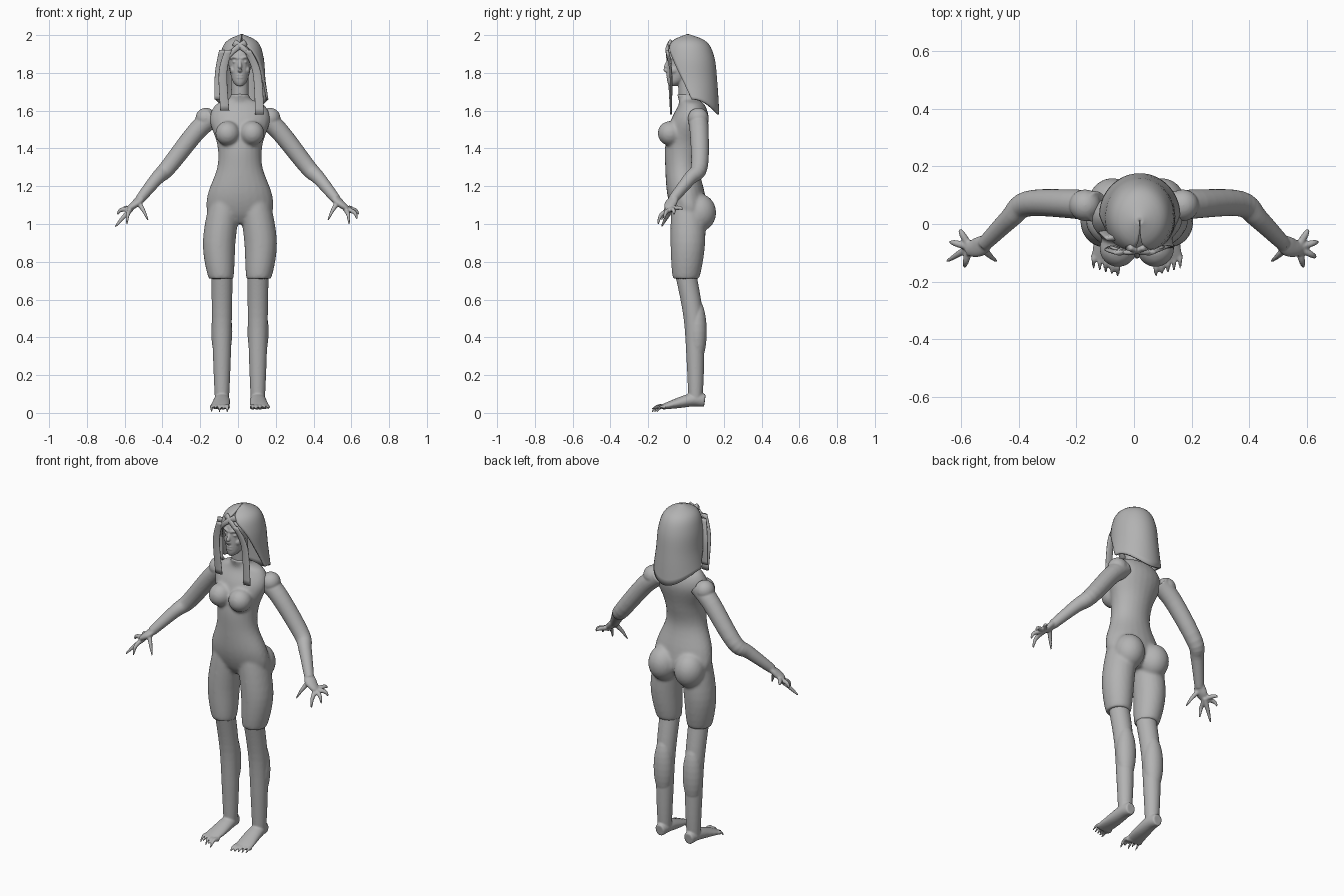
import bpy, bmesh
from math import sin, cos, pi, radians
from mathutils import Vector, Matrix

cube = bpy.data.objects.get("Cube")
if cube:
    bpy.data.objects.remove(cube)

MIDLINE = 0.01
SIDES = {"left": 1, "right": -1}


def material(name, value):
    mat = bpy.data.materials.new(name)
    mat.use_nodes = True
    colour = (value, value, value, 1)
    mat.diffuse_color = colour
    mat.node_tree.nodes["Principled BSDF"].inputs["Base Color"].default_value = colour
    return mat


GREY = material("plain grey", 0.45)


def spline(rows, steps=5):
    """Smooth curve through rows of numbers, by blending neighbouring tangents."""
    rows = [Vector(row) for row in rows]
    last = len(rows) - 1
    slopes = [(rows[min(i + 1, last)] - rows[max(i - 1, 0)]) / 2 for i in range(last + 1)]
    curve = []
    for i in range(last):
        for step in range(steps):
            t = step / steps
            ease = t * t * (3 - 2 * t)
            curve.append(rows[i].lerp(rows[i + 1], ease)
                         + slopes[i] * t * (1 - t) ** 2 - slopes[i + 1] * t * t * (1 - t))
    return curve + [rows[last]]


def bridge(bm, rings, closed=True):
    count = len(rings[0])
    for lower, upper in zip(rings, rings[1:]):
        for i in range(count if closed else count - 1):
            j = (i + 1) % count
            bm.faces.new((lower[i], lower[j], upper[j], upper[i]))


def loft(bm, centres, sizes, side=1, upright=True, segments=24):
    """Capped skin of ellipses, kept level or turned along the path."""
    rings = []
    last = len(centres) - 1
    for i, (centre, (width, depth)) in enumerate(zip(centres, sizes)):
        turn = Matrix.Identity(3)
        if not upright:
            tangent = centres[min(i + 1, last)] - centres[max(i - 1, 0)]
            turn = tangent.to_track_quat('Z', 'Y').to_matrix()
        ring = []
        for k in range(segments):
            angle = 2 * pi * k / segments
            point = centre + turn @ Vector((width * cos(angle), depth * sin(angle), 0))
            ring.append(bm.verts.new((point.x * side, point.y, point.z)))
        rings.append(ring)
    bridge(bm, rings)
    bm.faces.new(rings[0])
    bm.faces.new(rings[-1])


def trunk(bm, rows):
    """Upright form from rows of height, y, half width and half depth."""
    rows = spline(rows)
    loft(bm, [Vector((0, row[1], row[0])) for row in rows], [(row[2], row[3]) for row in rows])


def limb(bm, points, start, end, swell=0, flat=1, flat_end=None, side=1, upright=False):
    """Tapering form along a path, with a swelling halfway."""
    centres = spline(points)
    flat_end = flat if flat_end is None else flat_end
    sizes = []
    for i in range(len(centres)):
        t = i / (len(centres) - 1)
        width = start + (end - start) * t + swell * sin(pi * t)
        sizes.append((width, width * (flat + (flat_end - flat) * t)))
    loft(bm, centres, sizes, side, upright)


def blob(bm, centre, size):
    place = Matrix.Translation(centre) @ Matrix.Diagonal((*size, 1))
    bmesh.ops.create_uvsphere(bm, u_segments=24, v_segments=14, radius=1, matrix=place)


def finish(name, bm, x=0, voxel=0, smoothing=0, thickness=0):
    bmesh.ops.recalc_face_normals(bm, faces=bm.faces[:])
    mesh = bpy.data.meshes.new(name)
    bm.to_mesh(mesh)
    bm.free()
    mesh.materials.append(GREY)
    mesh.shade_smooth()
    part = bpy.data.objects.new(name, mesh)
    bpy.context.collection.objects.link(part)
    part.location.x = x
    if thickness:
        shell = part.modifiers.new("thickness", 'SOLIDIFY')
        shell.thickness, shell.offset = thickness, 0
    if voxel:
        blend = part.modifiers.new("blend", 'REMESH')
        blend.mode, blend.voxel_size, blend.use_smooth_shade = 'VOXEL', voxel, True
    if smoothing:
        soften = part.modifiers.new("soften", 'SMOOTH')
        soften.factor, soften.iterations = 0.5, smoothing


# Torso, bust, seat and thighs blended into one body
bm = bmesh.new()
trunk(bm, [(1, .02, .08, .05), (1.06, .02, .17, .09), (1.16, 0, .17, .1), (1.3, -.02, .12, .09),
           (1.42, -.01, .12, .1), (1.55, .02, .16, .1), (1.63, .03, .13, .07),
           (1.66, .01, .06, .05), (1.69, 0, .05, .05)])
for side in SIDES.values():
    limb(bm, [(.1, 0, .71), (.11, .01, .9), (.08, .01, 1.12)], .065, .08, swell=.014, flat=1.06,
         side=side, upright=True)
    blob(bm, (side * .065, -.085, 1.48), (.065, .065, .065))
    blob(bm, (side * .085, .07, 1.06), (.085, .09, .1))
finish("body", bm, MIDLINE, voxel=.009, smoothing=6)

# Lower legs with calves, feet and toes
for label, side in SIDES.items():
    bm = bmesh.new()
    limb(bm, [(.095, 0, .73), (.095, .04, .5), (.095, .05, .25), (.095, .05, .06)], .057, .036,
         swell=.003, side=side, upright=True)
    blob(bm, (side * .096, .06, .43), (.056, .05, .17))
    limb(bm, [(.095, .1, .065), (.095, .04, .07), (.1, -.05, .05), (.11, -.13, .03)], .028, .05,
         swell=.006, flat=1.2, flat_end=.22, side=side)
    for toe in range(5):
        x = .066 + .021 * toe
        tip = -.18 + .006 * toe
        claw = .005 if side < 0 and toe % 2 == 0 else .02
        limb(bm, [(x, -.11, .03), (x, tip + .03, .035), (x, tip, claw)], .015 - .001 * toe, .004, side=side)
    finish(label + "_lower_leg", bm, MIDLINE, voxel=.005, smoothing=4)

# Arms with palms, thumbs and a fan of hooked fingers, one of them long on the right
for label, side in SIDES.items():
    bm = bmesh.new()
    limb(bm, [(.13, .06, 1.57), (.22, .07, 1.49), (.37, .07, 1.3), (.43, .02, 1.24), (.52, -.07, 1.13)],
         .054, .025, swell=.005, side=side)
    blob(bm, (side * .17, .065, 1.56), (.055, .055, .055))
    limb(bm, [(.51, -.06, 1.14), (.54, -.08, 1.11), (.58, -.09, 1.08)], .024, .02, swell=.012, flat=.6, side=side)
    limb(bm, [(.53, -.08, 1.12), (.5, -.11, 1.07), (.476, -.13, 1.02)], .016, .004, side=side)
    for finger in range(4):
        angle = radians(-75 + 45 * finger)
        reach = Vector((cos(angle), sin(angle), 0)) * .07
        palm = Vector((.57, -.08, 1.08))
        tip = palm + reach + Vector((0, 0, .025 * finger - .08))
        knuckle = palm + reach * .75 + Vector((0, 0, .012 * finger - .03))
        if side < 0 and finger == 1:
            tip = Vector((.65, -.13, .985))
            knuckle = palm.lerp(tip, .5)
        limb(bm, [palm - reach * .1, knuckle, tip], .014, .004, swell=.002, side=side)
    finish(label + "_arm", bm, voxel=.005, smoothing=3)

# Head with neck, nose, lips, brows, eyes and cheeks
bm = bmesh.new()
trunk(bm, [(1.73, -.07, .015, .02), (1.76, -.05, .04, .05), (1.84, -.01, .06, .09),
           (1.91, .01, .066, .1), (1.97, .01, .02, .03)])
limb(bm, [(0, .01, 1.64), (0, 0, 1.8)], .048, .044, upright=True)
limb(bm, [(0, -.09, 1.87), (0, -.11, 1.82), (0, -.09, 1.81)], .008, .01, swell=.002)
for height in (1.789, 1.775):
    blob(bm, (0, -.092, height), (.021, .012, .007))
for side in SIDES.values():
    limb(bm, [(.006, -.095, 1.876), (.03, -.09, 1.884), (.05, -.07, 1.876)], .008, .007, side=side)
    blob(bm, (side * .028, -.083, 1.858), (.012, .011, .007))
    blob(bm, (side * .036, -.06, 1.815), (.018, .025, .022))
finish("head", bm, MIDLINE, voxel=.004, smoothing=3)

# Hair shell: rows of height, half width, half depth and face opening; the hem dips at the back
bm = bmesh.new()
rings = []
rows = spline([(2, .002, .002, 0), (1.96, .08, .09, 8), (1.88, .11, .125, 44),
               (1.76, .12, .135, 72), (1.66, .135, .14, 90)])
for i, (height, width, depth, opening) in enumerate(rows):
    fall = i / (len(rows) - 1)
    ring = []
    for k in range(37):
        angle = radians(opening + (360 - 2 * opening) * k / 36)
        dip = .08 * fall ** 6 * max(0, -cos(angle)) ** 2
        ring.append(bm.verts.new((width * sin(angle), .01 + .02 * fall - depth * cos(angle), height - dip)))
    rings.append(ring)
bridge(bm, rings, closed=False)
finish("hair", bm, MIDLINE * 2, thickness=.012)

# Loose locks framing the face
LOCKS = {
    "left_lock": [(.05, -.1, 1.92), (.1, -.08, 1.8), (.115, -.08, 1.58)],
    "right_lock": [(-.05, -.1, 1.92), (-.08, -.09, 1.8), (-.07, -.08, 1.6)],
    "side_lock": [(-.08, -.05, 1.92), (-.1, -.03, 1.8), (-.1, -.03, 1.66)],
}
for name, points in LOCKS.items():
    bm = bmesh.new()
    limb(bm, points, .02, .024, flat=.45, flat_end=.2, upright=True)
    finish(name, bm)

# Fringe swept to both sides of the forehead
for label, side in SIDES.items():
    bm = bmesh.new()
    limb(bm, [(-.03, -.08, 1.96), (.03, -.1, 1.92), (.09, -.08, 1.85)], .012, .005, flat=1.6, side=side)
    finish(label + "_fringe", bm, MIDLINE)
